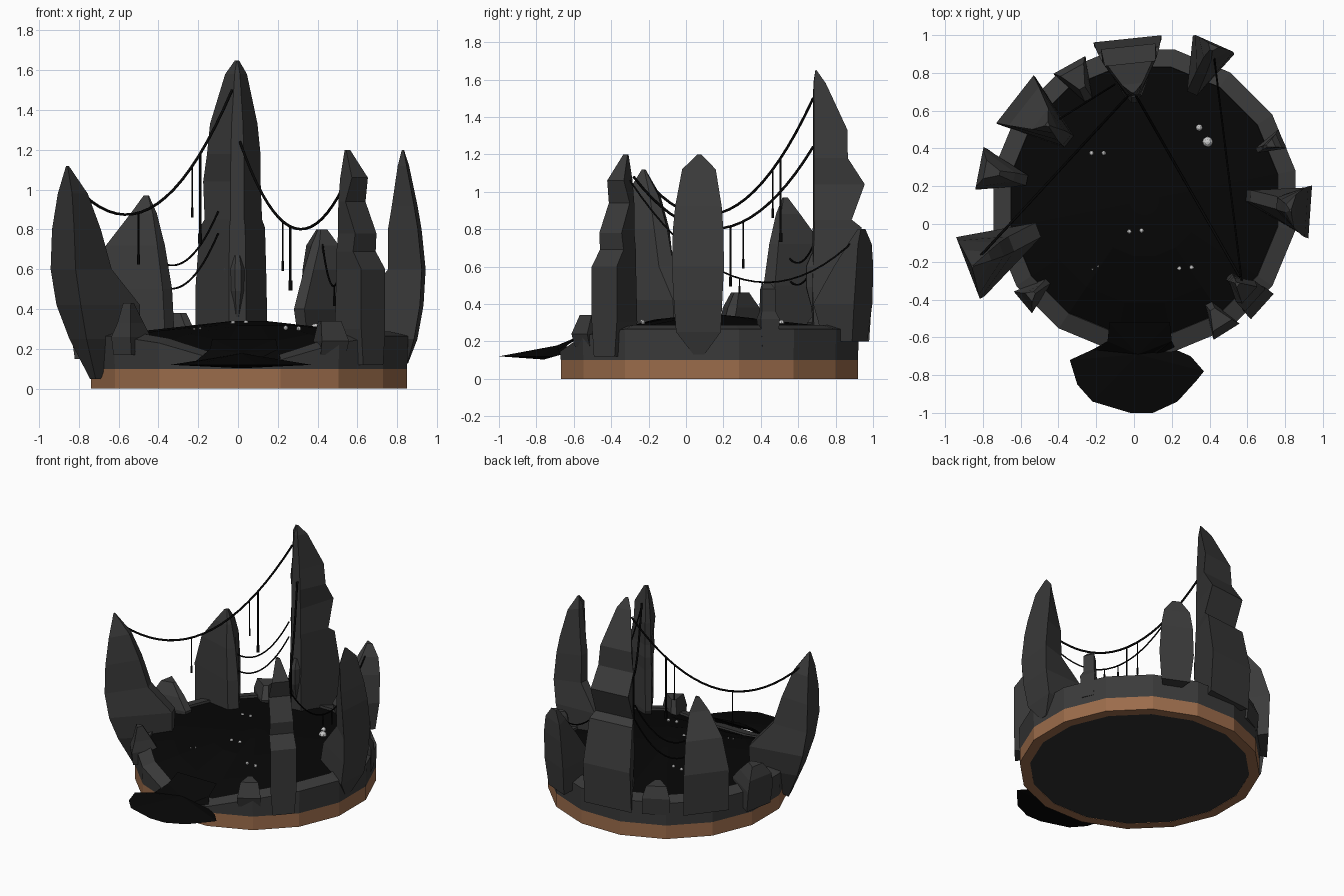
import bpy, bmesh, math
from mathutils import Vector

if "Cube" in bpy.data.objects:
    bpy.data.objects.remove(bpy.data.objects["Cube"])

CX, CY = 0.055, 0.125      # centre of the round pit
N = 16


def mat(name, c):
    m = bpy.data.materials.new(name)
    m.diffuse_color = (*c, 1)
    m.use_nodes = True
    m.node_tree.nodes["Principled BSDF"].inputs["Base Color"].default_value = m.diffuse_color
    return m


ROCK = mat("dark_rock", (0.043, 0.043, 0.043))
TAR = mat("tar", (0.002, 0.002, 0.002))
EARTH = mat("earth", (0.33, 0.15, 0.07))
UNDER = mat("underside", (0.03, 0.03, 0.03))
SHINE = mat("bubble", (0.6, 0.6, 0.6))


def finish(name, bm, m):
    bmesh.ops.recalc_face_normals(bm, faces=bm.faces)
    me = bpy.data.meshes.new(name)
    bm.to_mesh(me)
    bm.free()
    ob = bpy.data.objects.new(name, me)
    bpy.context.collection.objects.link(ob)
    me.materials.append(m)
    return ob


def polar(deg, r, z, side=0.0):
    a = math.radians(deg)
    return Vector((CX + r * math.cos(a) - side * math.sin(a),
                   CY + r * math.sin(a) + side * math.cos(a), z))


def bridge(bm, rings, closed=False):
    pairs = list(zip(rings, rings[1:]))
    if closed:
        pairs.append((rings[-1], rings[0]))
    for a, b in pairs:
        n = len(a)
        for i in range(n):
            j = (i + 1) % n
            bm.faces.new((a[i], a[j], b[j], b[i]))


def angles():
    return [i * 360 / N + 360 / N / 2 for i in range(N)]


def dip(deg):
    # rim drops at the front where the tar runs out
    d = abs(deg - 270)
    return 0.12 if d < 12 else 0.035 if d < 35 else 0.0


# Earth base with dark underside
bm = bmesh.new()
rings = [[bm.verts.new(polar(a, r, z)) for a in angles()]
         for r, z in ((0.74, 0.0), (0.81, 0.0), (0.81, 0.1), (0.74, 0.1))]
bridge(bm, rings)
bm.faces.new(rings[-1])
finish("earth_base", bm, EARTH)
bm = bmesh.new()
bm.faces.new([bm.verts.new(polar(a, 0.74, 0.001)) for a in reversed(angles())])
finish("underside", bm, UNDER)

# Stone rim
bm = bmesh.new()
rings = [[bm.verts.new(polar(a, r, z - (dip(a) if z > 0.2 else 0))) for a in angles()]
         for r, z in ((0.81, 0.1), (0.815, 0.265), (0.72, 0.288), (0.70, 0.1))]
bridge(bm, rings, True)
finish("stone_rim", bm, ROCK)


# Domed tar surface
def tar_z(r):
    return 0.35 - 0.11 * r


bm = bmesh.new()
rings = []
for r in (0.73, 0.55, 0.3, 0.08):
    rings.append([bm.verts.new(polar(a, r, tar_z(r) - dip(a) * max(0, (r - 0.4) / 0.33)))
                  for a in angles()])
bridge(bm, rings)
bm.faces.new(rings[-1])
finish("tar_pool", bm, TAR)

# Tar spill over the front
outline = [(-.13, -.52, .25), (-.14, -.62, .2), (-.22, -.665, .13), (-.34, -.72, .12), (-.3, -.85, .12),
           (-.22, -.94, .12), (-.02, -1, .12), (.1, -1, .12), (.23, -.94, .12), (.33, -.83, .12),
           (.37, -.78, .12), (.3, -.7, .12), (.22, -.665, .13), (.2, -.62, .2), (.19, -.52, .25)]
bm = bmesh.new()
ring = [bm.verts.new(p) for p in outline]
top, low = bm.verts.new((.02, -.69, .178)), bm.verts.new((.02, -.76, .103))
for i, v in enumerate(ring):
    w = ring[(i + 1) % len(ring)]
    bm.faces.new((v, w, top))
    bm.faces.new((w, v, low))
finish("tar_spill", bm, TAR)


# Rock spires: wedge sections (height, inner radius, outer radius, outer width), tip = sideways lean of inner edge
def spire(name, deg, layers, tip=0.0):
    bm = bmesh.new()
    rings = []
    for z, ri, ro, w in layers:
        lean = tip * (ro - ri) / 0.35
        rings.append([bm.verts.new(polar(deg, r, z, s * w + o))
                      for r, s, o in ((ri, -.12, lean), (ro, -.5, 0), (ro, .5, 0), (ri, .12, lean))])
    bridge(bm, rings)
    bm.faces.new(rings[0])
    bm.faces.new(rings[-1])
    finish(name, bm, ROCK)


spire("back_spire", 96, [(.2, .56, .84, .36), (.5, .55, .86, .36), (.81, .56, .8, .33), (.85, .56, .75, .29),
                         (1.04, .56, .82, .29), (1.18, .56, .73, .27), (1.33, .56, .73, .24),
                         (1.58, .56, .62, .11), (1.65, .57, .575, .02)])
spire("back_spire_knob", 96, [(.34, .56, .6, .04), (.49, .52, .6, .12), (.6, .52, .6, .13), (.67, .55, .6, .08)])
spire("left_claw", 201, [(.05, .8, .84, .08), (.25, .58, .92, .24), (.42, .58, .97, .34), (.6, .74, 1.0, .35),
                         (.8, .8, 1.0, .31), (.98, .87, .99, .2), (1.12, .97, .98, .02)], -.05)
spire("left_rock", 169, [(.15, .66, .87, .22), (.3, .63, .89, .23), (.38, .7, .89, .2), (.46, .78, .86, .1)], .02)
spire("back_left_spire", 142, [(.2, .5, .86, .32), (.5, .52, .87, .32), (.72, .56, .81, .26),
                               (.88, .6, .7, .14), (.97, .64, .66, .03)])
spire("back_left_rock", 119, [(.18, .64, .81, .19), (.3, .61, .82, .19), (.38, .68, .79, .14)])
spire("back_right_spire", 66, [(.2, .68, .88, .2), (.4, .62, .9, .24), (.6, .74, .91, .22),
                               (.72, .82, .91, .18), (.8, .87, .9, .06)])
spire("right_rock", 24, [(.15, .7, .8, .09), (.32, .65, .8, .11), (.36, .68, .78, .08), (.48, .69, .78, .08),
                         (.51, .71, .75, .05)])
spire("right_claw", -4, [(.13, .72, .8, .06), (.25, .53, .84, .24), (.42, .56, .87, .26), (.6, .7, .88, .28),
                         (.8, .7, .86, .27), (.92, .72, .84, .25), (1.12, .75, .8, .18), (1.2, .77, .78, .02)], .07)
spire("front_right_spire", -42, [(.12, .66, .84, .15), (.3, .6, .84, .18), (.6, .61, .84, .18), (.69, .61, .78, .17),
                                 (.78, .62, .79, .16), (.94, .62, .72, .15), (1.06, .63, .75, .12),
                                 (1.2, .65, .67, .03)])
spire("front_right_rock", -58, [(.17, .68, .8, .15), (.24, .64, .82, .16), (.34, .68, .78, .12)])
spire("front_left_rock", 220, [(.17, .68, .83, .14), (.26, .66, .84, .15), (.33, .7, .82, .1), (.43, .76, .8, .06)])


# Sagging vines with hanging strands
def tube(name, pts, r):
    cu = bpy.data.curves.new(name, 'CURVE')
    cu.dimensions = '3D'
    cu.bevel_depth = r
    cu.bevel_resolution = 1
    cu.use_fill_caps = True
    sp = cu.splines.new('POLY')
    sp.points.add(len(pts) - 1)
    for p, q in zip(sp.points, pts):
        p.co = (*q, 1)
    ob = bpy.data.objects.new(name, cu)
    bpy.context.collection.objects.link(ob)
    cu.materials.append(TAR)
    bpy.ops.object.select_all(action='DESELECT')
    ob.select_set(True)
    bpy.context.view_layer.objects.active = ob
    bpy.ops.object.convert(target='MESH')


def vine(name, a, b, sag, r, strands=()):
    a, b = Vector(a), Vector(b)

    def at(t):
        return a.lerp(b, t) - Vector((0, 0, 4 * sag * t * (1 - t)))
    tube(name, [at(i / 20) for i in range(21)], r)
    for k, (t, length, sr) in enumerate(strands):
        p = at(t)
        q = p - Vector((0, 0, length))
        tube(f"{name}_strand_{k}", [p, q], sr)
        tube(f"{name}_drip_{k}", [q + Vector((0, 0, min(.05, length / 2))), q], sr * 1.7)


vine("left_vine", (-.86, -.22, 1.07), (-.03, .68, 1.5), .38, .007,
     [(.434, .26, .004), (.76, .26, .004), (.807, .45, .006)])
vine("centre_vine", (.01, .68, 1.24), (.56, -.28, 1.08), .354, .007, [(.39, .25, .004), (.46, .32, .006)])
vine("right_vine", (.42, .92, .76), (.57, -.3, 1.06), .38, .005, [(.42, .1, .004), (.52, .08, .004)])
vine("back_vine_upper", (-.42, .54, .66), (-.1, .74, .89), .13, .005)
vine("back_vine_lower", (-.42, .54, .54), (-.1, .74, .78), .13, .005)

# Bubbles and glinting eyes on the tar
for i, (x, y, r) in enumerate([(-.225, .375, .012), (-.16, .375, .012), (-.025, -.04, .012), (.04, -.035, .012),
                               (.24, -.235, .012), (.305, -.23, .012), (-.22, -.24, .006), (-.19, -.225, .006),
                               (.345, .51, .018), (.39, .435, .028)]):
    z = tar_z(math.hypot(x - CX, y - CY))
    bm = bmesh.new()
    bmesh.ops.create_uvsphere(bm, u_segments=8, v_segments=6, radius=r)
    bmesh.ops.translate(bm, verts=bm.verts, vec=(x, y, z))
    finish(f"bubble_{i}", bm, SHINE)
